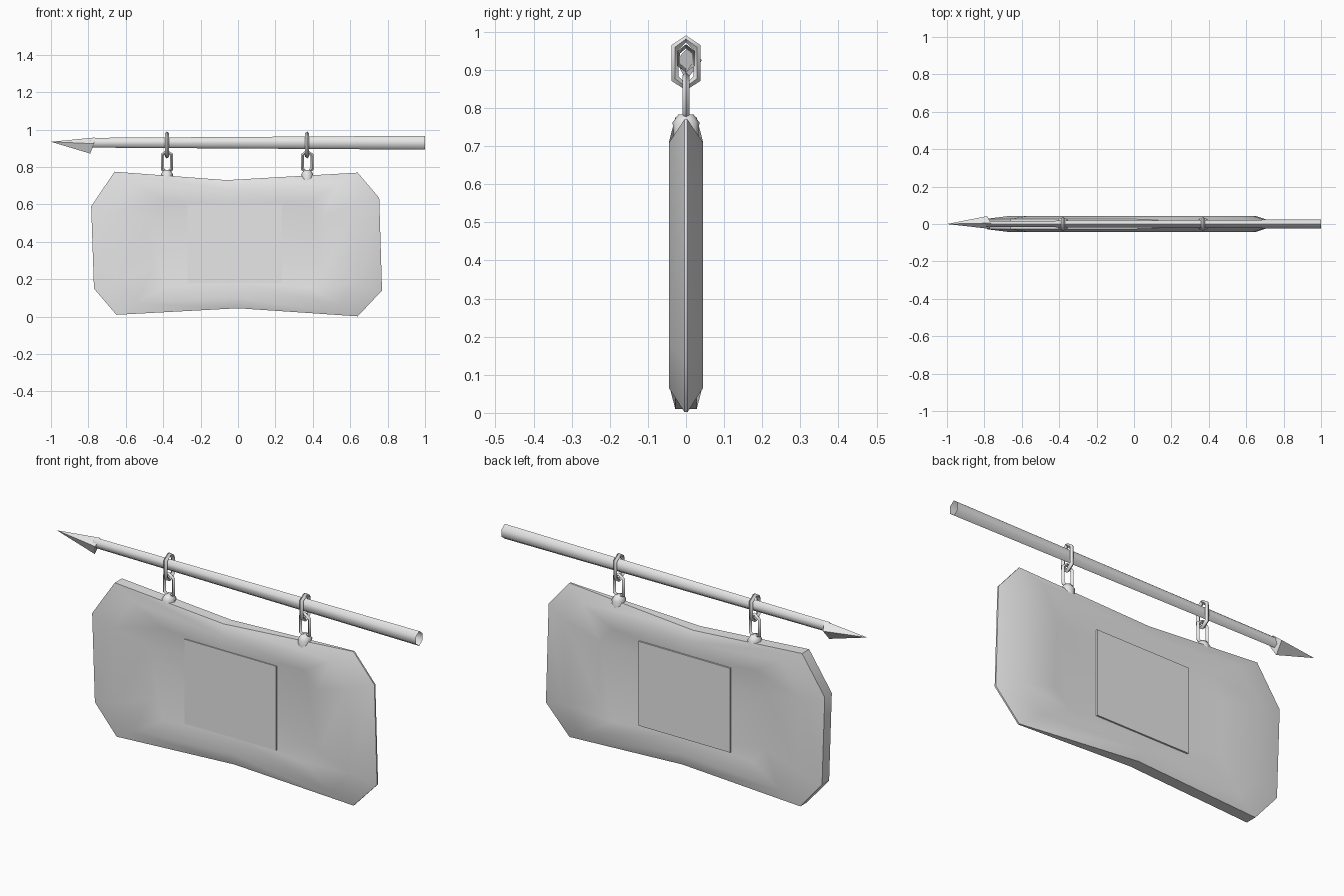
import bpy, bmesh, math
from mathutils import Vector

cube = bpy.data.objects.get("Cube")
if cube:
    bpy.data.objects.remove(cube, do_unlink=True)

grey = bpy.data.materials.new("plain grey")
grey.use_nodes = True
grey.diffuse_color = (0.8, 0.8, 0.8, 1)
grey.node_tree.nodes["Principled BSDF"].inputs["Base Color"].default_value = (0.8, 0.8, 0.8, 1)


def finish(name, bm, angle=50):
    bmesh.ops.recalc_face_normals(bm, faces=bm.faces)
    mesh = bpy.data.meshes.new(name)
    bm.to_mesh(mesh)
    bm.free()
    obj = bpy.data.objects.new(name, mesh)
    bpy.context.collection.objects.link(obj)
    mesh.materials.append(grey)
    bpy.ops.object.select_all(action='DESELECT')
    obj.select_set(True)
    bpy.context.view_layer.objects.active = obj
    bpy.ops.object.shade_smooth_by_angle(angle=math.radians(angle))
    return obj


def bridge(bm, a, b):
    n = len(a)
    for i in range(n):
        bm.faces.new((a[i], a[(i + 1) % n], b[(i + 1) % n], b[i]))


def add_ring(bm, points):
    return [bm.verts.new(p) for p in points]


# Worn board: a rim, a raised border and a shallow hollow on each side
outline = [(-0.66, 0.775), (-0.06, 0.73), (0.64, 0.77), (0.755, 0.635), (0.77, 0.14),
           (0.64, 0.002), (0, 0.045), (-0.65, 0.01), (-0.77, 0.15), (-0.785, 0.59)]


def board_ring(bm, scale, depth):
    return add_ring(bm, [(x * scale, depth(x), 0.39 + (z - 0.39) * scale) for x, z in outline])


bm = bmesh.new()
rims = []
for side in (-1, 1):
    rim = board_ring(bm, 1, lambda x: side * (0.004 if x > 0.5 else 0.028))
    border = board_ring(bm, 0.84, lambda x: side * 0.044)
    hollow = board_ring(bm, 0.6, lambda x: side * 0.03)
    bridge(bm, rim, border)
    bridge(bm, border, hollow)
    bm.faces.new(hollow)
    rims.append(rim)
bridge(bm, *rims)
finish("sign_board", bm)

# Flat panel showing on both sides of the board
bm = bmesh.new()
panel = [add_ring(bm, [(x, y, z) for x, z in ((-0.27, 0.18), (0.235, 0.18), (0.235, 0.6), (-0.27, 0.6))])
         for y in (-0.035, 0.038)]
bridge(bm, *panel)
for loop in panel:
    bm.faces.new(loop)
finish("sign_panel", bm, 30)

# Tapered six-sided rod, open at the blunt end
bm = bmesh.new()
rod = [add_ring(bm, [(x, ry * math.sin(i * math.pi / 3), 0.93 + rz * math.cos(i * math.pi / 3))
                     for i in range(6)])
       for x, ry, rz in ((-0.79, 0.018, 0.026), (1, 0.028, 0.037))]
bridge(bm, *rod)
finish("hanging_rod", bm, 65)

# Uneven barbed point
bm = bmesh.new()
tip = bm.verts.new((-1, 0, 0.935))
barbs = add_ring(bm, [(-0.765, 0.005, 0.958), (-0.785, 0.042, 0.925), (-0.79, 0, 0.872), (-0.77, -0.026, 0.925)])
for i in range(4):
    bm.faces.new((tip, barbs[i], barbs[(i + 1) % 4]))
bm.faces.new(barbs)
finish("rod_point", bm, 40)


def link(name, x, z, half_w, half_h, thick, across):
    # Closed six-cornered chain link with a square tube; across is its width axis
    bm = bmesh.new()
    across = Vector(across)
    side = across.cross(Vector((0, 0, 1)))
    up = Vector((0, 0, 1))
    corners = [(0, 1), (1, 0.65), (1, -0.65), (0, -1), (-1, -0.65), (-1, 0.65)]
    rings = []
    for w, h, s in ((half_w, half_h, 0), (half_w - thick, half_h - thick, 1),
                    (half_w - 2 * thick, half_h - 2 * thick, 0), (half_w - thick, half_h - thick, -1)):
        rings.append(add_ring(bm, [Vector((x, 0, z)) + across * a * w + up * b * h + side * s * thick * 1.2
                                   for a, b in corners]))
    for i in range(4):
        bridge(bm, rings[i], rings[(i + 1) % 4])
    finish(name, bm, 60)


# Hangers: clasp on the board, link above it and ring around the rod
for label, x in (("right", -0.38), ("left", 0.37)):
    link(label + "_rod_ring", x, 0.918, 0.038, 0.072, 0.009, (0, 1, 0))
    link(label + "_lower_link", x, 0.827, 0.033, 0.066, 0.008, (1, 0, 0))
    bm = bmesh.new()
    clasp = [add_ring(bm, [(x + r * math.cos(i * math.pi / 4), 1.1 * r * math.sin(i * math.pi / 4), z)
                           for i in range(8)])
             for z, r in ((0.712, 0.028), (0.762, 0.032), (0.783, 0.018))]
    bridge(bm, clasp[0], clasp[1])
    bridge(bm, clasp[1], clasp[2])
    bm.faces.new(clasp[0])
    bm.faces.new(clasp[2])
    finish(label + "_clasp", bm, 60)
